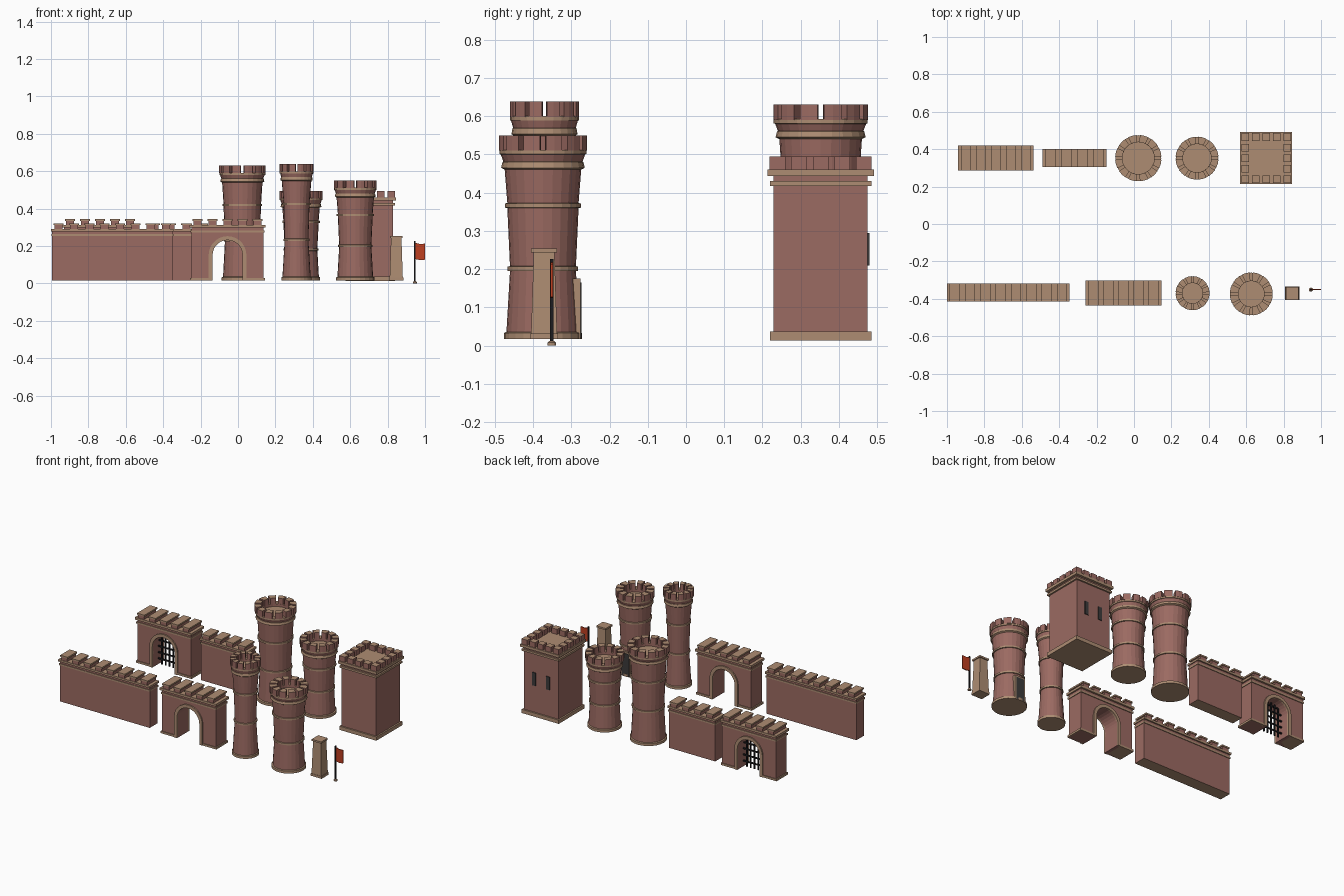
import bpy, bmesh, math
from mathutils import Vector

if "Cube" in bpy.data.objects:
    bpy.data.objects.remove(bpy.data.objects["Cube"])

def material(name, rgb):
    m = bpy.data.materials.new(name)
    m.diffuse_color = (*rgb, 1)
    m.use_nodes = True
    m.node_tree.nodes["Principled BSDF"].inputs["Base Color"].default_value = m.diffuse_color
    return m

BRICK, STONE, DARK, DOOR, RED = range(5)
MATS = [material("red_brick", (.33, .145, .122)), material("tan_stone", (.42, .265, .17)),
        material("black_iron", (.012, .012, .014)), material("dark_door", (.045, .043, .043)),
        material("red_cloth", (.52, .05, .015))]
Y_FRONT, Y_BACK, GROUND = -.374, .352, .017

class Part:
    """Collects simple solids into one named object."""
    def __init__(self, name, x, y):
        self.name, self.x, self.y, self.bm = name, x, y, bmesh.new()

    def loops(self, rings, mats, cap_mat=STONE):
        # Skin a stack of equal-length rings, closing both ends
        vs = [[self.bm.verts.new(p) for p in ring] for ring in rings]
        n, faces = len(vs[0]), []
        for k in range(len(vs) - 1):
            for i in range(n):
                j = (i + 1) % n
                f = self.bm.faces.new((vs[k][i], vs[k][j], vs[k + 1][j], vs[k + 1][i]))
                f.material_index = mats[k]
                faces.append(f)
        for ring in (vs[0][::-1], vs[-1]):
            f = self.bm.faces.new(ring)
            f.material_index = cap_mat
            faces.append(f)
        bmesh.ops.recalc_face_normals(self.bm, faces=faces)

    def box(self, x, y, z0, z1, hx, hy, mat, cap=None, top=1.0):
        rect = lambda s, z: [(x + a * hx * s, y + b * hy * s, z)
                             for a, b in ((-1, -1), (1, -1), (1, 1), (-1, 1))]
        self.loops([rect(1, z0), rect(top, z1)], [mat], mat if cap is None else cap)

    def plate(self, outline, y0, y1, mat):
        # Extrude an xz outline along y
        self.loops([[(x, y, z) for x, z in outline] for y in (y0, y1)], [mat], mat)

    def lathe(self, profile, n=24):
        # profile rows: radius, height, colour of the segment above
        rings = [[(r * math.cos(2 * math.pi * i / n), r * math.sin(2 * math.pi * i / n), z)
                  for i in range(n)] for r, z, m in profile]
        self.loops(rings, [p[2] for p in profile])

    def finish(self):
        me = bpy.data.meshes.new(self.name)
        self.bm.to_mesh(me)
        self.bm.free()
        for m in MATS:
            me.materials.append(m)
        ob = bpy.data.objects.new(self.name, me)
        ob.location = (self.x, self.y, 0)
        bpy.context.collection.objects.link(ob)
        return ob

def battlement(part, count, half, depth, z0, z1):
    # Row of full-depth merlons with wider capstones
    pitch = 2 * half / count
    for i in range(count):
        x = -half + pitch * (i + .5)
        part.box(x, 0, z0, z1 - .01, pitch * .26, depth * .94, BRICK)
        part.box(x, 0, z1 - .01, z1, pitch * .33, depth, STONE)

def wall(name, x, y, half, count):
    p = Part(name, x, y)
    p.box(0, 0, GROUND, .28, half - .005, .04, BRICK, STONE)
    p.box(0, 0, .253, .264, half - .002, .044, STONE)
    p.box(0, 0, .278, .291, half, .0485, STONE)
    battlement(p, count, half, .0485, .291, .322)
    p.finish()

def arch(r, spring, z0, n=14):
    return ([(-r, z0)] + [(-r * math.cos(math.pi * i / n), spring + r * math.sin(math.pi * i / n))
                          for i in range(n + 1)] + [(r, z0)])

def gate(name, x, y, bars=False):
    p = Part(name, x, y)
    inner, outer = arch(.08, .152, GROUND), arch(.101, .152, GROUND)
    # Gatehouse block with arched passage
    p.plate([(-.193, GROUND), (-.193, .3), (.193, .3), (.193, GROUND)] + inner[::-1],
            -.055, .055, BRICK)
    # Stone arch surround on both faces
    for s in (-1, 1):
        p.plate(outer + inner[::-1], s * .05, s * .063, STONE)
        p.box(s * .15, 0, GROUND, .03, .05, .06, STONE)
    p.box(0, 0, .272, .283, .197, .06, STONE)
    p.box(0, 0, .298, .313, .202, .0665, STONE)
    battlement(p, 5, .2, .0665, .313, .344)
    p.finish()
    if bars:
        # Iron portcullis following the arch
        g = Part("portcullis", x, y)
        for i in range(-2, 3):
            bx = i * .027
            g.box(bx, 0, .022, .152 + math.sqrt(.08 ** 2 - bx * bx), .004, .004, DARK)
        for z in (.055, .095, .135, .175, .21):
            w = .08 if z < .152 else math.sqrt(.08 ** 2 - (z - .152) ** 2)
            g.box(0, 0, z - .004, z + .004, w, .004, DARK)
        g.finish()

def round_tower(name, x, y, R, H, waist=.76, inner=.66):
    p = Part(name, x, y)
    b, s, w = BRICK, STONE, waist
    z1, z2 = .365 * H, .665 * H
    r1, r2 = w * R, (w + .06) * R
    # Flared shaft with stone rings, parapet and sunken floor
    p.lathe([(.89 * R, GROUND, s), (.89 * R, .033, s), (.83 * R, .036, b),
             (r1, z1 - .006, s), (r1 + .006, z1 - .005, s), (r1 + .006, z1 + .006, s),
             (r1, z1 + .007, b), (r2, z2 - .006, s), (r2 + .006, z2 - .005, s),
             (r2 + .006, z2 + .006, s), (r2, z2 + .007, b), (.87 * R, H - .09, s),
             (.95 * R, H - .085, s), (.92 * R, H - .07, s), (.9 * R, H - .069, b),
             (.96 * R, H - .05, s), (.99 * R, H - .049, s), (.99 * R, H - .038, s),
             (inner * R, H - .038, b), (inner * R, H - .055, s), (.02 * R, H - .055, s)])
    # Wedge merlons around the rim, gaps on the axes
    for i in range(12):
        mid = math.radians(30 * i + 15)
        angs = [mid + math.radians(d) for d in (-11, 0, 11)]
        ring = lambda z: ([(R * math.cos(a), R * math.sin(a), z) for a in angs] +
                          [(inner * R * math.cos(a), inner * R * math.sin(a), z)
                           for a in angs[::-1]])
        p.loops([ring(H - .04), ring(H)], [b])
    p.finish()

# Straight walls and gatehouses
wall("long_wall", -.672, -.366, .328, 8)
wall("short_wall", -.318, Y_BACK, .171, 4)
gate("open_gate", -.056, -.368)
gate("barred_gate", -.738, Y_BACK, True)

# Round towers
round_tower("large_round_tower", .023, Y_BACK, .124, .63, .75, .69)
round_tower("medium_round_tower", .337, Y_BACK, .115, .495)
round_tower("slim_round_tower", .313, -.37, .091, .638, .70, .6)
round_tower("door_round_tower", .627, Y_FRONT, .115, .55, .75, .6)

# Door on the rear of the door tower
d = Part("tower_door", .627, Y_FRONT)
d.box(0, .085, GROUND, .176, .037, .013, STONE)
d.box(0, .0965, .02, .165, .028, .004, DOOR)
d.finish()

# Square tower
t = Part("square_tower", .707, .352)
t.box(0, 0, .013, .037, .133, .133, STONE)
t.box(0, 0, .037, .45, .123, .123, BRICK, STONE)
t.box(0, 0, .417, .43, .133, .133, STONE)
t.box(0, 0, .444, .461, .139, .139, STONE)
for i in range(-2, 3):
    for j in range(-2, 3):
        if max(abs(i), abs(j)) == 2:
            t.box(i * .0565, j * .0565, .461, .495, .0205, .0205, BRICK, STONE)
t.finish()

# Slit windows at the back of the square tower
w = Part("slit_windows", .707, .352)
for s in (-1, 1):
    w.box(s * .05, .1245, .21, .295, .013, .0035, DOOR)
w.finish()

# Stone buttress
b = Part("buttress", .846, -.371)
b.box(0, 0, GROUND, .032, .039, .036, STONE)
b.box(0, 0, .032, .243, .035, .034, STONE, top=.8)
b.box(0, 0, .243, .254, .034, .034, STONE)
b.finish()

# Flag on a pole
f = Part("flag", .946, -.351)
f.lathe([(.011, 0, STONE), (.011, .008, STONE), (.006, .012, STONE)], 12)
f.box(0, 0, .012, .226, .004, .004, DARK)
f.plate([(.003, .13), (.003, .217), (.028, .211), (.054, .213), (.054, .127), (.028, .125)],
        -.003, .003, RED)
f.finish()
